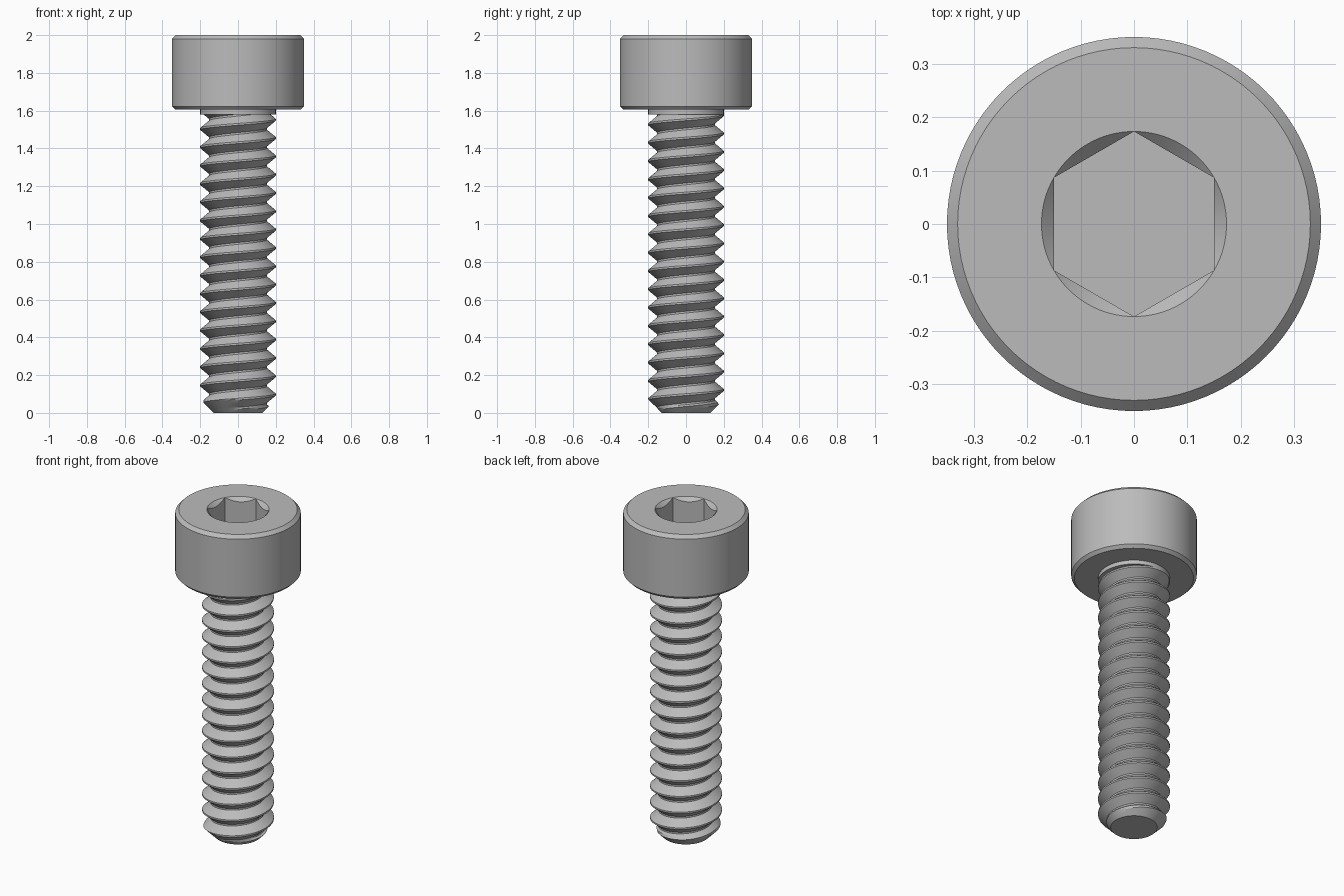
import bpy
import bmesh
from math import cos, sin, pi, tau

if "Cube" in bpy.data.objects:
    bpy.data.objects.remove(bpy.data.objects["Cube"])

# One plain steel colour
steel = bpy.data.materials.new("steel grey")
steel.use_nodes = True
colour = (0.5, 0.5, 0.5, 1)
steel.diffuse_color = colour
steel.node_tree.nodes["Principled BSDF"].inputs["Base Color"].default_value = colour

SEGS = 96
HEX_FLAT = 0.15
HEX_CORNER = HEX_FLAT / cos(pi / 6)
PITCH = 0.097
TIP_RADIUS = 0.13
THREAD_TOP = 1.585


def finish(bm, name, fix_normals=True):
    bmesh.ops.remove_doubles(bm, verts=bm.verts, dist=0.00005)
    if fix_normals:
        bmesh.ops.recalc_face_normals(bm, faces=bm.faces)
    mesh = bpy.data.meshes.new(name)
    bm.to_mesh(mesh)
    bm.free()
    mesh.materials.append(steel)
    obj = bpy.data.objects.new(name, mesh)
    bpy.context.collection.objects.link(obj)
    bpy.ops.object.select_all(action="DESELECT")
    obj.select_set(True)
    bpy.context.view_layer.objects.active = obj
    bpy.ops.object.shade_smooth_by_angle(angle=pi / 9)
    return obj


def loft(name, rings):
    """Join rings, each a function from angle to (radius, height), and cap both ends."""
    bm = bmesh.new()
    loops = []
    for ring in rings:
        loop = []
        for i in range(SEGS):
            a = tau * i / SEGS
            r, z = ring(a)
            loop.append(bm.verts.new((r * cos(a), r * sin(a), z)))
        loops.append(loop)
    for low, high in zip(loops, loops[1:]):
        for i in range(SEGS):
            j = (i + 1) % SEGS
            bm.faces.new((low[i], low[j], high[j], high[i]))
    bm.faces.new(loops[0][::-1])
    bm.faces.new(loops[-1])
    return finish(bm, name)


def circle(r, z):
    return lambda a: (r, z)


def hex_radius(a):
    return HEX_FLAT / cos((a + pi / 6) % (pi / 3) - pi / 6)


def socket_edge(a):
    r = hex_radius(a)
    return r, 2 - (HEX_CORNER - r)


def socket_floor(a):
    return hex_radius(a), 1.8


# Chamfered cylinder head with a countersunk hexagonal socket
loft("socket_head", [circle(0.332, 1.605), circle(0.35, 1.623), circle(0.35, 1.98),
                     circle(0.33, 2), circle(HEX_CORNER, 2), socket_edge, socket_floor])

# Plain collar between the thread and the head
loft("neck", [circle(0.2, 1.58), circle(0.2, 1.61)])


# Helical thread, its ends trimmed flat and its tip chamfered
def thread_radius(u):
    d = abs(u - 0.5) * 2
    t = min(max((d - 0.1) / 0.8, 0), 1)
    return 0.153 + 0.047 * t


steps = [0, 0.05, 0.2, 0.35, 0.45, 0.55, 0.65, 0.8, 0.95, 1]
bm = bmesh.new()
columns = []
for i in range(-2 * SEGS, 18 * SEGS):
    a = tau * i / SEGS
    column = []
    for u in steps:
        z = min(max(PITCH * (i / SEGS + u), 0), THREAD_TOP)
        r = min(thread_radius(u), TIP_RADIUS + z)
        column.append(bm.verts.new((r * cos(a), r * sin(a), z)))
    columns.append(column)
for left, right in zip(columns, columns[1:]):
    for k in range(len(steps) - 1):
        corners = (left[k], right[k], right[k + 1], left[k + 1])
        heights = [v.co.z for v in corners]
        if max(heights) > 0 and min(heights) < THREAD_TOP:
            bm.faces.new(corners)
bmesh.ops.delete(bm, geom=[v for v in bm.verts if not v.link_faces], context="VERTS")
finish(bm, "threaded_shank", fix_normals=False)

# Flat end of the shank
loft("shank_tip", [circle(TIP_RADIUS - 0.01, 0.01), circle(TIP_RADIUS, 0)])
